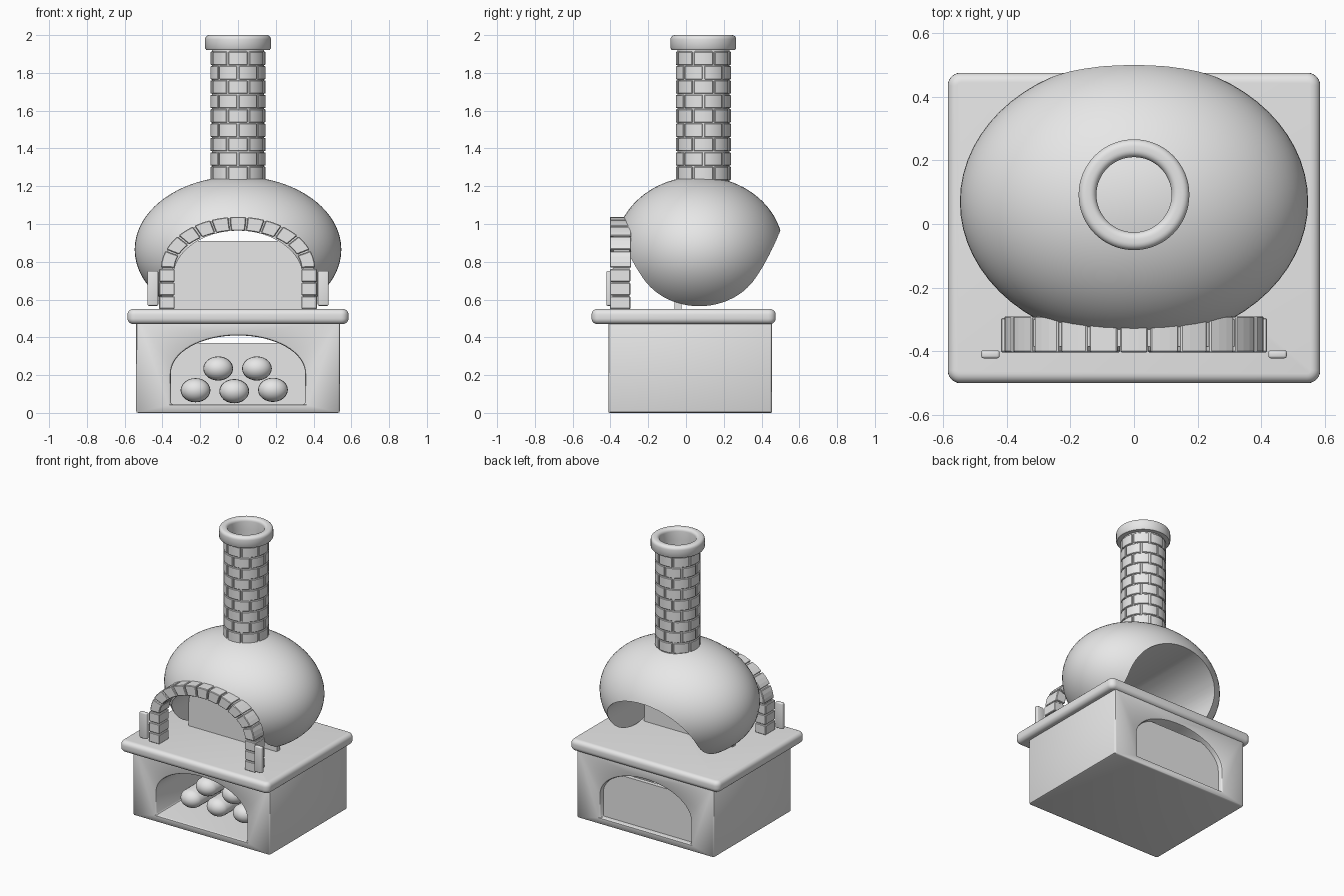
import bpy, bmesh, math
from math import sin, cos, pi

if "Cube" in bpy.data.objects:
    bpy.data.objects.remove(bpy.data.objects["Cube"])

stone = bpy.data.materials.new("stone_grey")
stone.use_nodes = True
GREY = (0.8, 0.8, 0.8, 1)
stone.diffuse_color = GREY
stone.node_tree.nodes["Principled BSDF"].inputs["Base Color"].default_value = GREY


def activate(ob):
    bpy.ops.object.select_all(action="DESELECT")
    ob.select_set(True)
    bpy.context.view_layer.objects.active = ob


def smooth(ob, angle=40):
    activate(ob)
    bpy.ops.object.shade_smooth_by_angle(angle=math.radians(angle))


def make(name, bm):
    bmesh.ops.recalc_face_normals(bm, faces=bm.faces)
    me = bpy.data.meshes.new(name)
    bm.to_mesh(me)
    bm.free()
    ob = bpy.data.objects.new(name, me)
    bpy.context.collection.objects.link(ob)
    me.materials.append(stone)
    return ob


def bevel(ob, width, segments=2):
    mod = ob.modifiers.new("Bevel", "BEVEL")
    mod.width, mod.segments, mod.limit_method = width, segments, "ANGLE"
    mod.angle_limit = math.radians(40)
    activate(ob)
    bpy.ops.object.modifier_apply(modifier=mod.name)


def cut(ob, cutter):
    mod = ob.modifiers.new("Cut", "BOOLEAN")
    mod.operation, mod.solver, mod.object = "DIFFERENCE", "EXACT", cutter
    activate(ob)
    bpy.ops.object.modifier_apply(modifier=mod.name)
    bpy.data.objects.remove(cutter)


def add_box(bm, x0, x1, y0, y1, z0, z1):
    vs = bmesh.ops.create_cube(bm, size=1)["verts"]
    for v in vs:
        v.co = ((x0 + x1) / 2 + v.co.x * (x1 - x0),
                (y0 + y1) / 2 + v.co.y * (y1 - y0),
                (z0 + z1) / 2 + v.co.z * (z1 - z0))


def box(name, *size, width=0, segments=2):
    bm = bmesh.new()
    add_box(bm, *size)
    ob = make(name, bm)
    if width:
        bevel(ob, width, segments)
        smooth(ob)
    return ob


def add_prism(bm, outline, axis_map, a, b):
    """Extrude a closed 2D outline between depths a and b."""
    rings = [[bm.verts.new(axis_map(p, q, d)) for p, q in outline] for d in (a, b)]
    bm.faces.new(rings[0])
    bm.faces.new(rings[1][::-1])
    n = len(outline)
    for i in range(n):
        j = (i + 1) % n
        bm.faces.new((rings[0][i], rings[0][j], rings[1][j], rings[1][i]))


def along_y(p, q, d):
    return (p, d, q)


def along_z(p, q, d):
    return (p, q, d)


def arch_cutter(half, bottom, spring, top, steps=32):
    outline = [(-half, bottom), (half, bottom)]
    outline += [(half * cos(pi * i / steps), spring + (top - spring) * sin(pi * i / steps))
                for i in range(steps + 1)]
    bm = bmesh.new()
    add_prism(bm, outline, along_y, -1, 1)
    return make("arch_cutter", bm)


def lathe(name, profile, cy, steps=64):
    """Closed profile of (radius, height) turned around a vertical axis."""
    bm = bmesh.new()
    rings = [[bm.verts.new((r * cos(2 * pi * i / steps), cy + r * sin(2 * pi * i / steps), z))
              for i in range(steps)] for r, z in profile]
    for k, ring in enumerate(rings):
        nxt = rings[(k + 1) % len(rings)]
        for i in range(steps):
            j = (i + 1) % steps
            bm.faces.new((ring[i], ring[j], nxt[j], nxt[i]))
    ob = make(name, bm)
    smooth(ob)
    return ob


# Base with an arched tunnel, back panel and counter slab
base = box("base", -0.54, 0.54, -0.41, 0.455, 0, 0.5)
cut(base, arch_cutter(0.355, 0.045, 0.21, 0.41))
bevel(base, 0.012)
smooth(base)
box("wood_store_back", -0.36, 0.36, 0.39, 0.42, 0.03, 0.37)

bm = bmesh.new()
add_box(bm, -0.585, 0.585, -0.5, 0.475, 0.47, 0.55)
upright = [e for e in bm.edges if abs(e.verts[0].co.z - e.verts[1].co.z) > 0.01]
bmesh.ops.bevel(bm, geom=upright, offset=0.04, segments=6, affect="EDGES", profile=0.5)
slab = make("counter_slab", bm)
bevel(slab, 0.03, 5)
smooth(slab)

# Logs stacked in the store
for i, (x, z) in enumerate([(-0.225, 0.12), (-0.02, 0.115), (0.185, 0.122),
                            (-0.105, 0.235), (0.1, 0.235)]):
    bm = bmesh.new()
    bmesh.ops.create_uvsphere(bm, u_segments=24, v_segments=16, radius=1)
    for v in bm.verts:
        end = 0.1 if v.co.z > 0 else -0.1
        depth = v.co.z * 0.07 + (end if abs(v.co.z) > 0.01 else 0)
        v.co = (x + v.co.x * 0.079, -0.09 + depth, z + v.co.y * 0.064)
    smooth(make(f"log_{i + 1}", bm), 80)

# Domed oven with a tunnel through it and an inner panel
bm = bmesh.new()
bmesh.ops.create_uvsphere(bm, u_segments=64, v_segments=40, radius=1)
for v in bm.verts:
    v.co = (v.co.x * 0.547, 0.07 + v.co.y * 0.445, 0.865 + v.co.z * 0.387)
dome = make("oven_dome", bm)
cut(dome, arch_cutter(0.345, 0.3, 0.71, 0.965))
smooth(dome)
box("oven_inner_panel", -0.347, 0.347, -0.06, -0.025, 0.54, 0.91)

# Brick arch: mortar core, pillars and wedge bricks
SPRING = 0.765


def arch_piece(bm, a0, a1, r_in, r_out, y0, y1, steps):
    angles = [a0 + (a1 - a0) * i / steps for i in range(steps + 1)]

    def curve(d, seq):
        return [((0.335 + d) * cos(a), SPRING + (0.2 + d) * sin(a)) for a in seq]
    add_prism(bm, curve(r_in, angles) + curve(r_out, angles[::-1]), along_y, y0, y1)


bm = bmesh.new()
arch_piece(bm, 0, pi, 0.008, 0.066, -0.385, -0.3, 36)
for s in (-1, 1):
    add_box(bm, *sorted((s * 0.345, s * 0.405)), -0.39, -0.3, 0.54, SPRING)
make("arch_mortar", bm)

# Equal arc-length joints along the elliptical arch
COUNT, FINE = 11, 440
lengths = [0]
for i in range(FINE):
    a = pi * (i + 0.5) / FINE
    lengths.append(lengths[-1] + math.hypot(0.37 * sin(a), 0.235 * cos(a)) * pi / FINE)


def angle_at(t):
    target = t * lengths[-1]
    return pi * min(range(FINE + 1), key=lambda i: abs(lengths[i] - target)) / FINE


bm = bmesh.new()
for k in range(COUNT):
    arch_piece(bm, angle_at((k + 0.05) / COUNT), angle_at((k + 0.95) / COUNT),
               0, 0.073, -0.403, -0.29, 3)
for s in (-1, 1):
    for k in range(3):
        z = 0.55 + k * 0.072
        add_box(bm, *sorted((s * 0.335, s * 0.418)), -0.403, -0.295, z, z + 0.067)
bricks = make("arch_bricks", bm)
bevel(bricks, 0.004, 1)

for side, s in (("right", -1), ("left", 1)):
    box(f"{side}_side_plate", *sorted((s * 0.422, s * 0.48)), -0.422, -0.396,
        0.567, 0.752, width=0.008, segments=3)

# Chimney: flue core, staggered bricks and rounded cap
CY = 0.092
lathe("chimney_flue", [(0.119, 1.2), (0.138, 1.2), (0.138, 1.93), (0.119, 1.93)], CY)

bm = bmesh.new()
ROWS, PER_ROW = 9, 8
row_h = (1.915 - 1.23) / ROWS
for row in range(ROWS):
    for k in range(PER_ROW):
        mid = (k + 0.5 * (row % 2)) * 2 * pi / PER_ROW
        half = pi / PER_ROW - 0.035
        arc = [mid - half + 2 * half * i / 6 for i in range(7)]
        ring = [(0.146 * cos(a), CY + 0.146 * sin(a)) for a in arc]
        ring += [(0.13 * cos(a), CY + 0.13 * sin(a)) for a in arc[::-1]]
        z = 1.23 + row * row_h
        add_prism(bm, ring, along_z, z + 0.003, z + row_h - 0.003)
chimney = make("chimney_bricks", bm)
bevel(chimney, 0.003, 1)
smooth(chimney, 30)

R, MID = 0.022, 0.146
cap = [(MID + sx * 0.006 + R * cos(a), 1.978 + R * sin(a))
       for sx, start in ((1, 0), (-1, pi / 2))
       for a in [start + pi / 2 * i / 5 for i in range(6)]]
cap += [(0.118, 1.922), (0.168, 1.922), (0.174, 1.93)]
lathe("chimney_cap", cap, CY)
